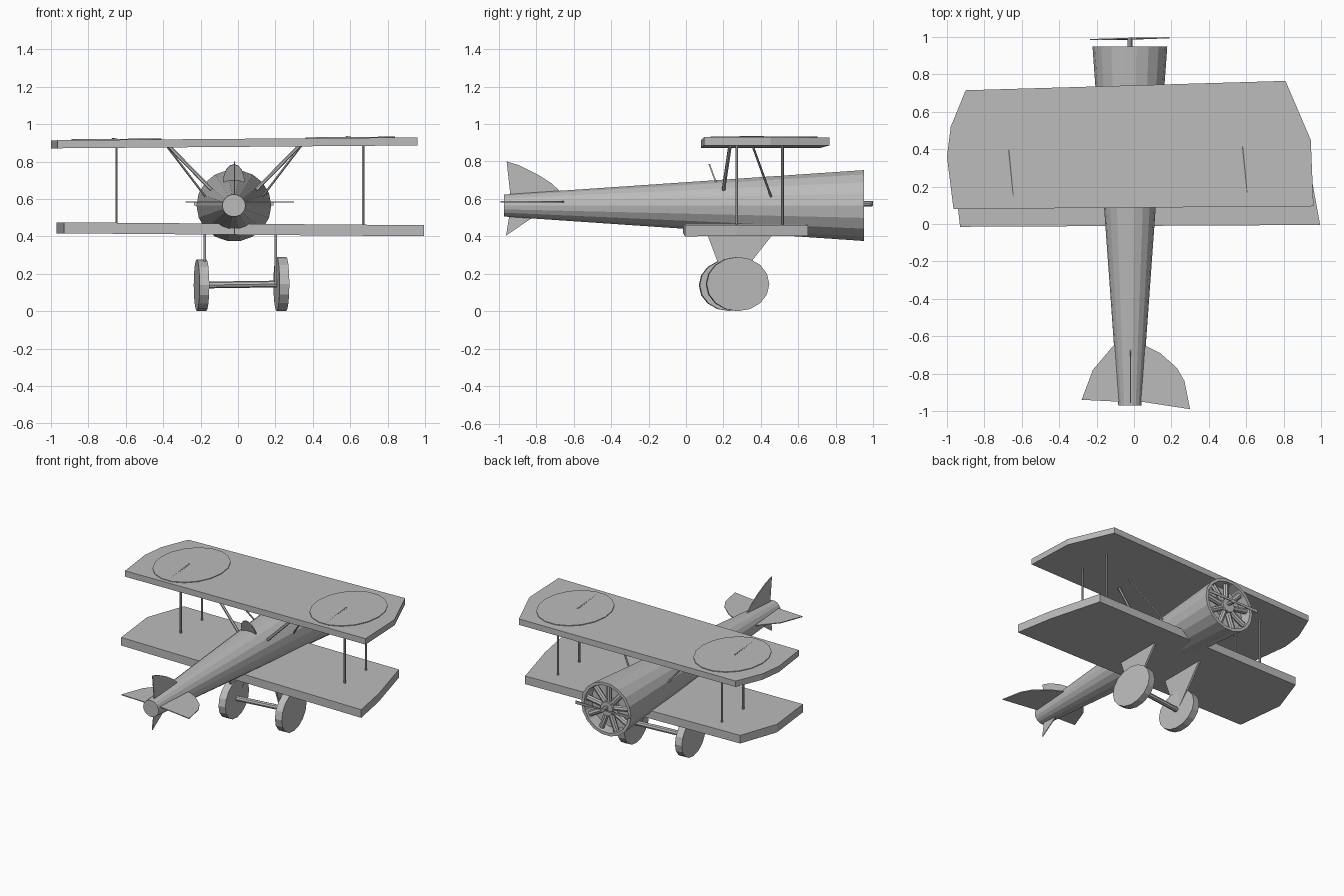
import bpy, bmesh, math
from mathutils import Vector, Matrix

if "Cube" in bpy.data.objects:
    bpy.data.objects.remove(bpy.data.objects["Cube"])

grey = bpy.data.materials.new("plain_grey")
grey.use_nodes = True
colour = (0.5, 0.5, 0.5, 1)
grey.diffuse_color = colour
grey.node_tree.nodes["Principled BSDF"].inputs["Base Color"].default_value = colour


def finish(name, bm):
    bmesh.ops.recalc_face_normals(bm, faces=bm.faces)
    mesh = bpy.data.meshes.new(name)
    bm.to_mesh(mesh)
    bm.free()
    mesh.materials.append(grey)
    ob = bpy.data.objects.new(name, mesh)
    bpy.context.collection.objects.link(ob)
    return ob


def plate(name, points, depth):
    """Prism: a planar outline pushed along the depth vector."""
    bm = bmesh.new()
    face = bm.faces.new([bm.verts.new(p) for p in points])
    new = bmesh.ops.extrude_face_region(bm, geom=[face], use_keep_orig=True)["geom"]
    verts = [v for v in new if isinstance(v, bmesh.types.BMVert)]
    bmesh.ops.translate(bm, verts=verts, vec=Vector(depth))
    return finish(name, bm)


def rod(name, a, b, r1, r2=None, sides=6, squash=1.0):
    """Cylinder or cone between two points, optionally flattened in z."""
    a, b = Vector(a), Vector(b)
    axis = b - a
    turn = axis.to_track_quat('Z', 'Y').to_matrix().to_4x4()
    bm = bmesh.new()
    bmesh.ops.create_cone(bm, cap_ends=True, segments=sides, radius1=r1,
                          radius2=r1 if r2 is None else r2, depth=axis.length)
    bm.transform(Matrix.Translation((a + b) / 2) @ Matrix.Diagonal((1, 1, squash, 1)) @ turn)
    return finish(name, bm)


# Fuselage: long taper with a recessed engine opening at the nose
CX, CZ = -0.022, 0.565
bm = bmesh.new()
rings = []
for y, r in ((-0.97, 0.062), (0.95, 0.2), (0.95, 0.178), (0.87, 0.172)):
    rings.append([bm.verts.new((CX + r * math.cos(t), y, CZ + 0.96 * r * math.sin(t)))
                  for t in (math.tau * i / 18 for i in range(18))])
for lower, upper in zip(rings, rings[1:]):
    for i in range(18):
        j = (i + 1) % 18
        bm.faces.new((lower[i], lower[j], upper[j], upper[i]))
bm.faces.new(rings[0])
bm.faces.new(rings[-1])
finish("fuselage", bm)

# Radial engine and propeller
for i in range(9):
    t = math.tau * i / 9 + math.pi / 2
    c, s = math.cos(t), math.sin(t)
    rod(f"engine_cylinder_{i + 1}", (CX + 0.03 * c, 0.915, CZ + 0.03 * s),
        (CX + 0.172 * c, 0.915, CZ + 0.165 * s), 0.02, sides=8)
rod("engine_hub", (CX, 0.87, CZ), (CX, 0.945, CZ), 0.05, sides=12)
rod("propeller_shaft", (CX, 0.94, CZ + 0.01), (CX, 0.995, CZ + 0.01), 0.014, sides=8)
plate("propeller", [(-0.235, 0.983, 0.565), (CX, 0.985, 0.572), (0.19, 0.993, 0.565),
                    (0.19, 0.993, 0.588), (CX, 0.99, 0.582), (-0.235, 0.983, 0.588)],
      (0, 0.006, 0))


# Wings, each with a slight roll
def wing(name, outline, z, roll, thick):
    plate(name, [(x, y, z + roll * x) for x, y in outline], (0, 0, thick))


wing("upper_wing", [(-0.965, 0.08), (0.96, 0.095), (0.945, 0.45), (0.81, 0.765),
                    (-0.9, 0.715), (-0.98, 0.52), (-1, 0.36)], 0.879, 0.008, 0.043)
wing("lower_wing", [(-0.93, -0.015), (0.995, -0.005), (0.945, 0.27), (0.84, 0.65),
                    (-0.87, 0.62), (-0.97, 0.34)], 0.409, -0.008, 0.059)

# Raised round panels on the upper wing, each with a low rib
for side, x, y in (("right", -0.65, 0.395), ("left", 0.6, 0.415)):
    rim = [(x + 0.24 * math.cos(t), y + 0.29 * math.sin(t))
           for t in (math.tau * i / 18 for i in range(18))]
    wing(f"{side}_wing_disc", rim, 0.918, 0.008, 0.009)
    top = 0.925 + 0.008 * x
    rod(f"{side}_disc_rib", (x - 0.02, y, top), (x + 0.005, y - 0.25, top), 0.007, 0.003)

# Struts between the wings, and cabane struts to the fuselage
for side, x, s in (("right", -0.65, -1), ("left", 0.67, 1)):
    for place, y in (("rear", 0.27), ("front", 0.515)):
        rod(f"{side}_{place}_wing_strut", (x, y, 0.45), (x, y, 0.89), 0.007)
    rod(f"{side}_rear_cabane", (CX + s * 0.35, 0.235, 0.885),
        (CX + s * 0.12, 0.2, 0.65), 0.01)
    rod(f"{side}_front_cabane", (CX + s * 0.36, 0.355, 0.885),
        (CX + s * 0.15, 0.455, 0.61), 0.006)

# Windscreen arch
plate("windscreen", [(CX + 0.058 * math.cos(t), 0.155 - 0.035 * math.sin(t),
                      0.69 + 0.095 * math.sin(t))
                     for t in (math.pi * i / 8 for i in range(9))], (0, 0.008, 0.002))

# Undercarriage
hubs = {"right": Vector((-0.195, 0.23, 0.14)), "left": Vector((0.232, 0.275, 0.146))}
axis = Vector((1, 0.1, 0)).normalized()
for side, hub in hubs.items():
    r = 0.168 if side == "left" else 0.16
    rod(f"{side}_wheel", hub - axis * 0.026, hub + axis * 0.026, r, sides=16, squash=0.86)
    x = -0.185 if side == "right" else 0.195
    plate(f"{side}_wheel_leg", [(x, 0.11, 0.42), (x, 0.47, 0.42), (x, 0.25, 0.14),
                                (x, 0.215, 0.14)], (0.014, 0, 0))
rod("axle", hubs["right"], hubs["left"], 0.018, sides=8)

# Tail surfaces
plate("tailplane", [(-0.28, -0.94, 0.582), (-0.08, -0.95, 0.582), (0.04, -0.95, 0.582),
                    (0.3, -0.99, 0.582), (0.27, -0.84, 0.582), (0.23, -0.77, 0.582),
                    (0.14, -0.69, 0.582), (0.06, -0.65, 0.582), (-0.11, -0.65, 0.582),
                    (-0.22, -0.78, 0.582)], (0, 0, 0.006))
plate("upper_fin", [(CX, y, z) for y, z in ((-0.935, 0.6), (-0.957, 0.8), (-0.89, 0.78),
                    (-0.79, 0.73), (-0.72, 0.685), (-0.67, 0.64), (-0.67, 0.6))], (0.006, 0, 0))
plate("lower_fin", [(CX, y, z) for y, z in ((-0.94, 0.53), (-0.96, 0.405),
                    (-0.82, 0.5), (-0.8, 0.53))], (0.006, 0, 0))
